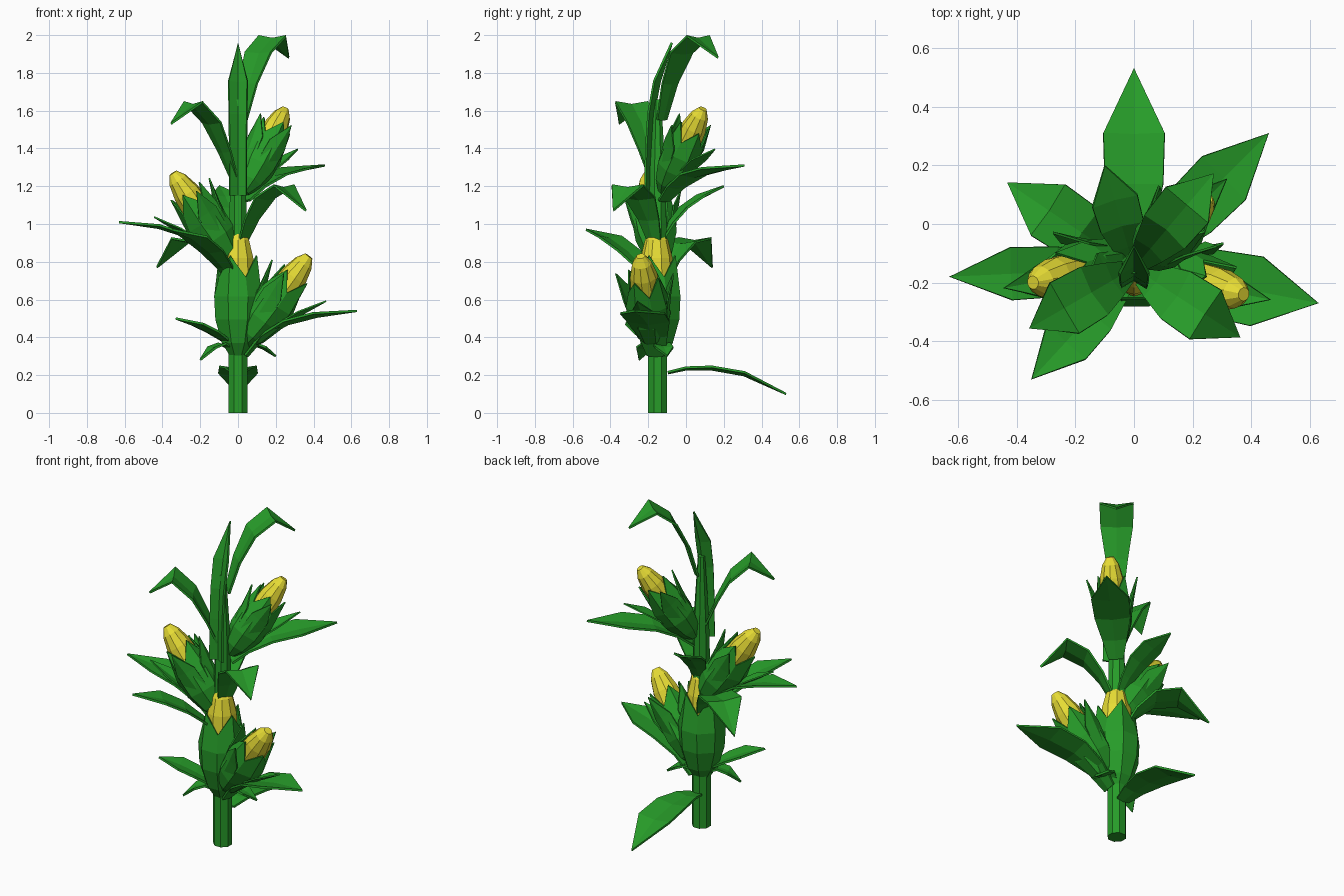
import bpy, bmesh, math
from mathutils import Vector, Matrix

if "Cube" in bpy.data.objects:
    bpy.data.objects.remove(bpy.data.objects["Cube"])

def material(name, col):
    m = bpy.data.materials.new(name)
    m.diffuse_color = (*col, 1)
    m.use_nodes = True
    m.node_tree.nodes["Principled BSDF"].inputs["Base Color"].default_value = m.diffuse_color
    return m

GREEN = material("leaf_green", (0.02, 0.33, 0.022))
YELLOW = material("kernel_yellow", (0.8, 0.72, 0.035))
AXIS = Vector((0, -0.15, 0))          # stalk position

def finish(name, bm, mat, matrix=None, thick=0):
    bmesh.ops.recalc_face_normals(bm, faces=bm.faces)
    me = bpy.data.meshes.new(name)
    bm.to_mesh(me)
    bm.free()
    if matrix:
        me.transform(matrix)
    me.materials.append(mat)
    ob = bpy.data.objects.new(name, me)
    bpy.context.collection.objects.link(ob)
    if thick:
        mod = ob.modifiers.new("thickness", 'SOLIDIFY')
        mod.thickness = thick
        mod.offset = 0
    return ob

def lathe(name, profile, sides, mat, matrix, zigzag=0, cap=True, thick=0):
    """Rings of (z, r); zigzag lifts every other vertex of the last ring."""
    bm = bmesh.new()
    rings = []
    for k, (z, r) in enumerate(profile):
        ring = []
        for i in range(sides):
            a = 2 * math.pi * (i + 0.5) / sides
            lift = zigzag * (i % 2) if k == len(profile) - 1 else 0
            ring.append(bm.verts.new((r * math.cos(a), r * math.sin(a), z + lift)))
        rings.append(ring)
    for a, b in zip(rings, rings[1:]):
        for i in range(sides):
            j = (i + 1) % sides
            bm.faces.new((a[i], a[j], b[j], b[i]))
    if cap:
        bm.faces.new(rings[0])
        bm.faces.new(rings[-1])
    return finish(name, bm, mat, matrix, thick)

def blade(name, pts, w, matrix=None, thick=0.012, crease=0.15, root=0.4):
    """Creased leaf along a path: narrow root, wide middle, pointed tip."""
    bm = bmesh.new()
    d = pts[-1] - pts[0]
    d.z = 0
    side = Vector((0, 0, 1)).cross(d.normalized())
    rows = []
    for i, (p, f) in enumerate(zip(pts, (root, max(root, 0.65), 0.95, 1, 0))):
        t = (pts[min(i + 1, 4)] - pts[max(i - 1, 0)]).normalized()
        up = t.cross(side) * w * f * crease
        if f == 0:
            rows.append([bm.verts.new(p)])
        else:
            rows.append([bm.verts.new(p + side * w * f * s + up * abs(s)) for s in (-1, 0, 1)])
    for a, b in zip(rows[:-2], rows[1:-1]):
        for i in (0, 1):
            bm.faces.new((a[i], a[i + 1], b[i + 1], b[i]))
    for i in (0, 1):
        bm.faces.new((rows[-2][i], rows[-2][i + 1], rows[-1][0]))
    return finish(name, bm, GREEN, matrix, thick)

# Stalk, ending inside the upright top leaf
lathe("stalk", [(0, 0.054), (0.5, 0.054), (1.0, 0.05), (1.3, 0.043), (1.66, 0.02)],
      8, GREEN, Matrix.Translation(AXIS))
blade("top_leaf", [Vector((0, y, z)) for y, z in
      ((-0.19, 1.15), (-0.185, 1.4), (-0.172, 1.58), (-0.14, 1.75), (-0.075, 1.96))],
      0.05, crease=0.6, root=0.9)

# Stalk leaves: tip x, tip y, half width, heights from root to tip
LEAVES = [
    (0.00, 0.53, 0.105, (0.21, 0.23, 0.23, 0.20, 0.10)),
    (0.46, 0.31, 0.105, (1.12, 1.19, 1.25, 1.28, 1.31)),
    (0.63, -0.27, 0.12, (0.30, 0.40, 0.47, 0.51, 0.54)),
    (-0.63, -0.18, 0.09, (0.75, 0.85, 0.93, 0.98, 1.01)),
    (-0.35, -0.53, 0.09, (0.70, 0.77, 0.85, 0.92, 0.97)),
    (-0.43, 0.14, 0.105, (0.68, 0.80, 0.89, 0.91, 0.77)),
    (-0.355, -0.355, 0.10, (1.25, 1.38, 1.53, 1.63, 1.53)),
    (0.27, 0.17, 0.095, (1.55, 1.74, 1.90, 1.98, 1.88)),
    (-0.10, 0.20, 0.08, (0.92, 1.00, 1.08, 1.14, 1.20)),
    (0.36, -0.385, 0.10, (0.90, 1.02, 1.13, 1.19, 1.07)),
    (-0.33, -0.30, 0.08, (0.33, 0.38, 0.42, 0.46, 0.50)),
    (-0.20, -0.25, 0.05, (0.28, 0.34, 0.36, 0.34, 0.28)),
    (0.20, -0.10, 0.05, (0.28, 0.34, 0.36, 0.34, 0.30)),
]
for n, (x, y, w, zs) in enumerate(LEAVES):
    out = Vector((x, y, 0)) - AXIS
    pts = [AXIS + out * t + Vector((0, 0, z))
           for t, z in zip((0.08, 0.22, 0.42, 0.67, 1), zs)]
    blade(f"leaf_{n + 1}", pts, w)

# Ears: cob, wrapped husk with a toothed rim, and loose husk leaves
def ear(name, base, tip, loose=True):
    base, tip = Vector(base), Vector(tip)
    v = tip - base
    rot = v.to_track_quat('Z', 'Y').to_matrix().to_4x4()
    m = Matrix.Translation(base) @ rot @ Matrix.Scale(v.length, 4)
    lathe(name + "_cob", [(0.35, 0.11), (0.6, 0.135), (0.78, 0.125), (0.92, 0.09), (1, 0.04)],
          10, YELLOW, m)
    lathe(name + "_husk", [(0, 0.05), (0.12, 0.13), (0.3, 0.185), (0.48, 0.195), (0.63, 0.155)],
          8, GREEN, m, zigzag=0.17, cap=False, thick=0.008)
    if loose:
        # leaves hug the husk and only their tips turn outward
        for k, (ang, r) in enumerate(((-90, 0.37), (10, 0.27), (170, 0.27), (90, 0.25))):
            d = Vector((math.cos(math.radians(ang)), math.sin(math.radians(ang)), 0))
            pts = [d * q + Vector((0, 0, z)) for q, z in
                   zip((0.04, 0.12, 0.175, (0.19 + r) / 2 - 0.015, r), (0.02, 0.14, 0.34, 0.54, 0.77))]
            blade(f"{name}_husk_leaf_{k + 1}", pts, 0.1, m, 0.008, crease=0.3)

ear("center_ear", (0, -0.155, 0.29), (0, -0.156, 0.97), loose=False)
ear("lower_right_ear", (0.03, -0.17, 0.36), (0.375, -0.24, 0.83))
ear("left_ear", (-0.02, -0.14, 0.79), (-0.345, -0.2, 1.27))
ear("upper_right_ear", (0.03, -0.12, 1.17), (0.25, 0.09, 1.61))
